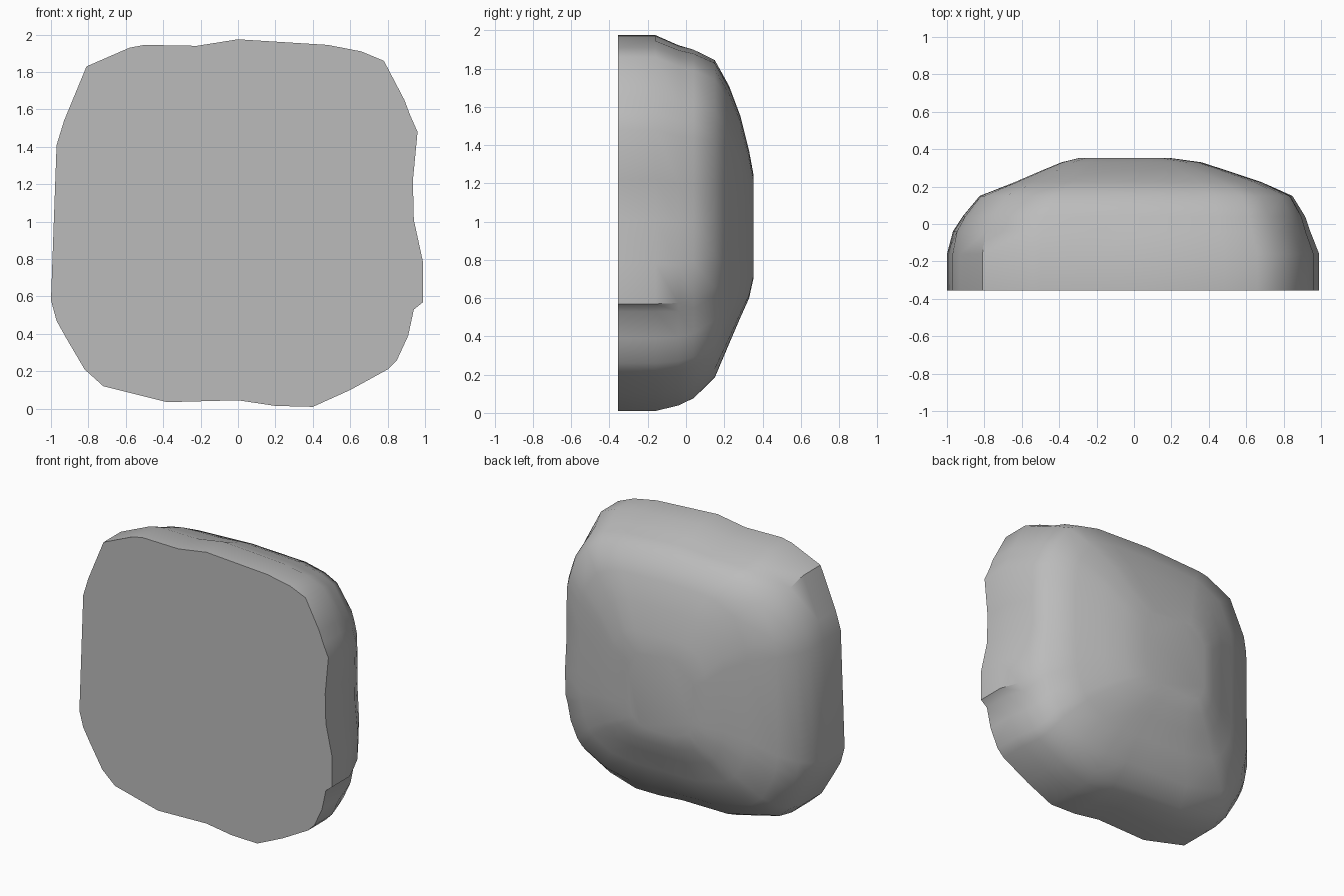
import bpy, bmesh, math

cube = bpy.data.objects.get("Cube")
if cube:
    bpy.data.objects.remove(cube, do_unlink=True)

stone = bpy.data.materials.new("stone_grey")
stone.use_nodes = True
GREY = (0.5, 0.5, 0.5, 1)
stone.diffuse_color = GREY
stone.node_tree.nodes["Principled BSDF"].inputs["Base Color"].default_value = GREY

# Flat face outline (x, z)
outline = [(-0.97, 1.41), (-0.93, 1.54), (-0.81, 1.83), (-0.58, 1.93), (-0.5, 1.945),
           (-0.22, 1.94), (0, 1.975), (0.48, 1.945), (0.66, 1.91), (0.78, 1.86),
           (0.89, 1.65), (0.92, 1.57), (0.96, 1.48), (0.935, 1.22), (0.94, 1.01),
           (0.99, 0.78), (0.99, 0.57), (0.94, 0.53), (0.91, 0.39), (0.85, 0.26),
           (0.8, 0.21), (0.6, 0.1), (0.4, 0.01), (0.2, 0.015), (0, 0.045),
           (-0.38, 0.035), (-0.72, 0.12), (-0.82, 0.21), (-0.92, 0.38),
           (-0.97, 0.47), (-1, 0.58)]

# Rings of the dome: depth, left reach, right reach, bottom, top
rings = [(-0.355, -1, 1, 0, 1.98), (-0.16, -1, 1, 0, 1.98),
         (-0.04, -0.97, 0.95, 0.03, 1.94), (0.04, -0.92, 0.92, 0.07, 1.91),
         (0.15, -0.83, 0.85, 0.18, 1.85), (0.225, -0.64, 0.68, 0.36, 1.71),
         (0.285, -0.5, 0.5, 0.5, 1.55), (0.33, -0.39, 0.36, 0.6, 1.37),
         (0.352, -0.3, 0.2, 0.7, 1.25)]

bm = bmesh.new()
loops = []
for k, (y, x0, x1, z0, z1) in enumerate(rings):
    loop = []
    for x, z in outline:
        # Smooth away the edge ripples towards the crown
        soft = min(1, max(0, (k - 1) / 4))
        a = math.atan2(z - 1, x)
        c, s = math.cos(a), math.sin(a)
        r = (abs(c) ** 4 + abs(s) ** 4) ** -0.25
        u = x * (1 - soft) + r * c * soft
        v = (z - 1) * (1 - soft) + r * s * soft
        px = (x0 + x1) / 2 + u * (x1 - x0) / 2
        pz = (z0 + z1) / 2 + v * (z1 - z0) / 2
        if k < 2:
            px, pz = x, z
        loop.append(bm.verts.new((px, y, pz)))
    loops.append(loop)

# Rim and dome
n = len(outline)
for a, b in zip(loops, loops[1:]):
    for i in range(n):
        j = (i + 1) % n
        bm.faces.new((a[i], a[j], b[j], b[i]))

# Flat front and crown
bm.faces.new(loops[0])
bm.faces.new(loops[-1])
bmesh.ops.recalc_face_normals(bm, faces=bm.faces[:])
mesh = bpy.data.meshes.new("boulder")
bm.to_mesh(mesh)
bm.free()
mesh.materials.append(stone)
boulder = bpy.data.objects.new("boulder", mesh)
bpy.context.collection.objects.link(boulder)
bpy.context.view_layer.objects.active = boulder
boulder.select_set(True)
bpy.ops.object.shade_smooth_by_angle(angle=math.radians(40))
